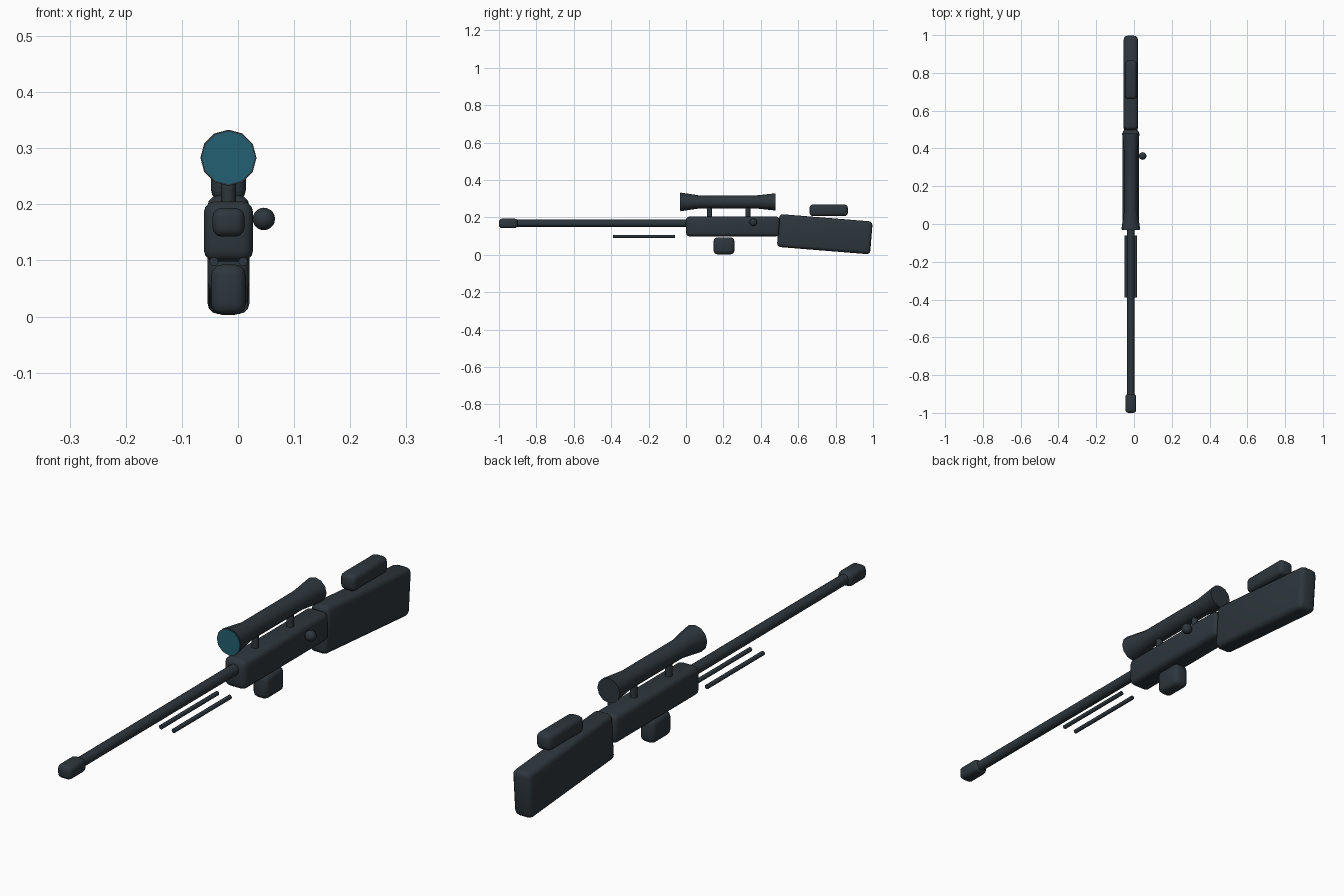
import bpy, bmesh, math
from mathutils import Matrix, Vector

if "Cube" in bpy.data.objects:
    bpy.data.objects.remove(bpy.data.objects["Cube"])

CX = -0.017  # centre line of the body


def material(name, rgb):
    m = bpy.data.materials.new(name)
    m.diffuse_color = (*rgb, 1)
    m.use_nodes = True
    m.node_tree.nodes["Principled BSDF"].inputs["Base Color"].default_value = m.diffuse_color
    return m


GUNMETAL = material("dark slate", (0.027, 0.037, 0.045))
GLASS = material("teal glass", (0.017, 0.115, 0.170))


def finish(name, bm, mat, smooth=35):
    bmesh.ops.recalc_face_normals(bm, faces=bm.faces)
    me = bpy.data.meshes.new(name)
    bm.to_mesh(me)
    bm.free()
    me.materials.append(mat)
    ob = bpy.data.objects.new(name, me)
    bpy.context.collection.objects.link(ob)
    bpy.ops.object.select_all(action='DESELECT')
    ob.select_set(True)
    bpy.context.view_layer.objects.active = ob
    bpy.ops.object.shade_smooth_by_angle(angle=math.radians(smooth))
    return ob


def rounded_box(name, loc, size, bevel, tilt=0):
    bm = bmesh.new()
    bmesh.ops.create_cube(bm, size=1, matrix=Matrix.Diagonal((*size, 1)))
    bmesh.ops.bevel(bm, geom=bm.edges[:], offset=bevel, segments=3,
                    profile=0.5, affect='EDGES')
    bm.transform(Matrix.Translation(loc) @ Matrix.Rotation(tilt, 4, 'X'))
    return finish(name, bm, GUNMETAL)


def lathe_y(name, profile, x, z, sides=12, mat=GUNMETAL):
    """Closed round body along y from (y, radius) pairs."""
    bm = bmesh.new()
    rings = []
    for y, r in profile:
        rings.append([bm.verts.new((x + r * math.cos(2 * math.pi * i / sides), y,
                                    z + r * math.sin(2 * math.pi * i / sides)))
                      for i in range(sides)])
    for a, b in zip(rings, rings[1:]):
        for i in range(sides):
            j = (i + 1) % sides
            bm.faces.new((a[i], a[j], b[j], b[i]))
    bm.faces.new(rings[0])
    bm.faces.new(rings[-1])
    return finish(name, bm, mat)


# Main body
rounded_box("receiver", (CX, 0.25, 0.152), (0.088, 0.50, 0.107), 0.02)
rounded_box("stock", (CX, 0.742, 0.1105), (0.075, 0.50, 0.176), 0.02, math.radians(-4.6))
rounded_box("cheek_rest", (CX, 0.763, 0.238), (0.062, 0.205, 0.062), 0.018)
rounded_box("magazine", (CX, 0.203, 0.048), (0.062, 0.112, 0.09), 0.02)

# Barrel and muzzle
lathe_y("barrel", [(-0.93, 0.019), (0.03, 0.020)], CX, 0.169, 16)
rounded_box("muzzle_brake", (CX, -0.95, 0.168), (0.057, 0.10, 0.051), 0.016)

# Folded bipod legs
for side, label in ((-1, "left"), (1, "right")):
    lathe_y("bipod_leg_" + label, [(-0.39, 0.008), (-0.06, 0.008)],
            CX + side * 0.026, 0.098)

# Scope with flared ends and front lens
lathe_y("scope", [(-0.029, 0.050), (0.07, 0.035), (0.377, 0.035), (0.478, 0.046)],
        CX, 0.283)
lathe_y("scope_lens", [(-0.031, 0.047), (-0.027, 0.047)], CX, 0.283, 12, GLASS)

# Scope mounts
for y, label in ((0.126, "front"), (0.331, "rear")):
    bm = bmesh.new()
    bmesh.ops.create_cone(bm, cap_ends=True, segments=12, radius1=0.013, radius2=0.013,
                          depth=0.07, matrix=Matrix.Translation((CX, y, 0.225)))
    finish("scope_mount_" + label, bm, GUNMETAL)

# Bolt knob
bm = bmesh.new()
bmesh.ops.create_uvsphere(bm, u_segments=16, v_segments=10, radius=0.02,
                          matrix=Matrix.Translation((0.046, 0.36, 0.174)))
finish("bolt_knob", bm, GUNMETAL)
